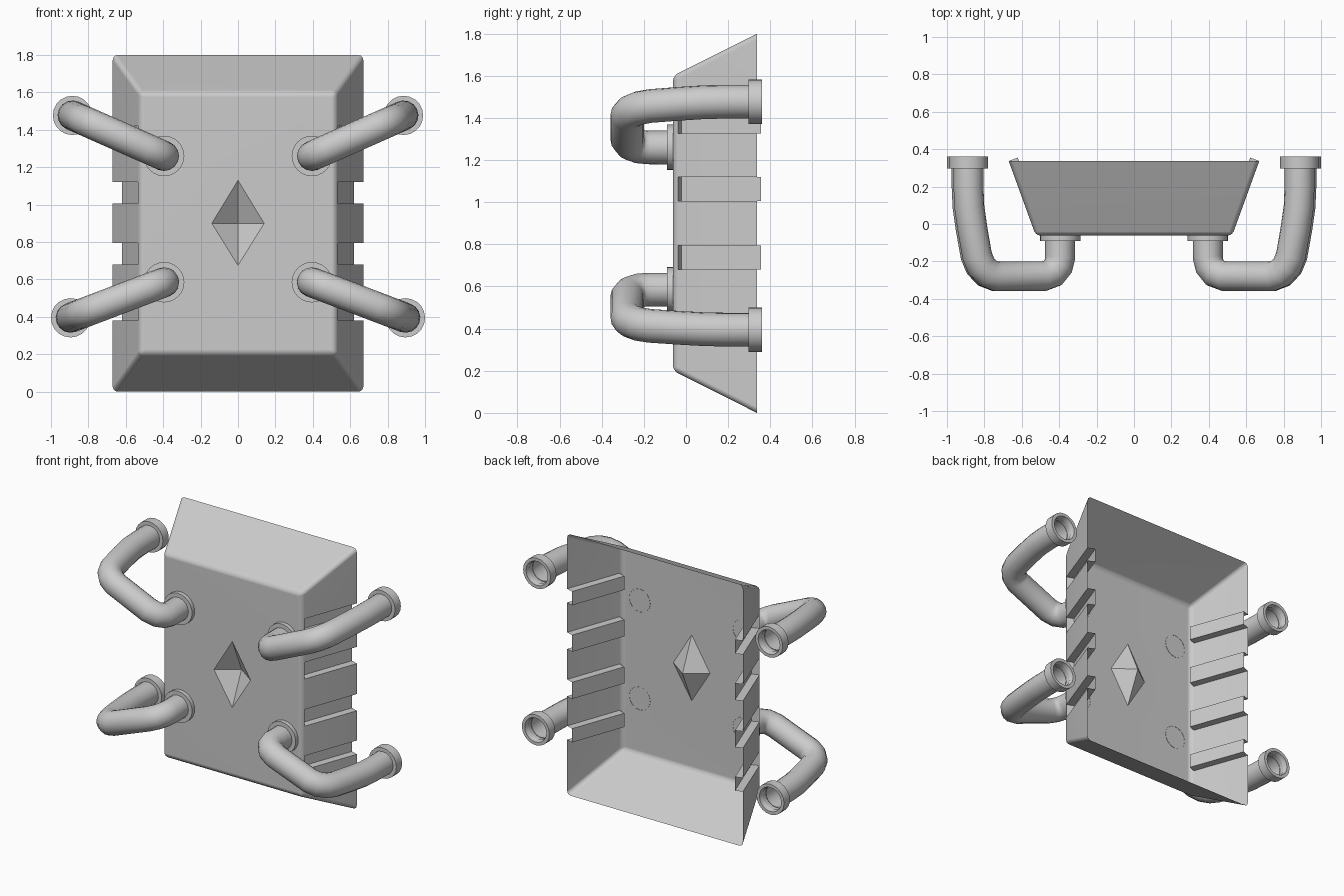
import bpy, bmesh
from math import cos, sin, tau
from mathutils import Vector

if "Cube" in bpy.data.objects:
    bpy.data.objects.remove(bpy.data.objects["Cube"])


def make_object(bm, name):
    mesh = bpy.data.meshes.new(name)
    bm.to_mesh(mesh)
    bm.free()
    ob = bpy.data.objects.new(name, mesh)
    bpy.context.collection.objects.link(ob)
    bpy.ops.object.select_all(action='DESELECT')
    ob.select_set(True)
    bpy.context.view_layer.objects.active = ob
    bpy.ops.object.shade_smooth_by_angle(angle=0.55)
    return ob


def lathe(name, profile, x, z, sides=20):
    """Spin (radius, y) points around an axis parallel to y."""
    bm = bmesh.new()
    rings = [[bm.verts.new((x + r * cos(tau * i / sides), y, z + r * sin(tau * i / sides)))
              for i in range(sides)] for r, y in profile]
    for a, b in zip(rings, rings[1:]):
        for i in range(sides):
            j = (i + 1) % sides
            bm.faces.new((a[i], a[j], b[j], b[i]))
    bmesh.ops.recalc_face_normals(bm, faces=bm.faces)
    return make_object(bm, name)


# --- Tray-shaped body, open at the back ---
FRONT, BACK = -0.062, 0.337
bm = bmesh.new()
corners = [(-1, -1), (1, -1), (1, 1), (-1, 1)]
inner = [bm.verts.new((0.525 * i, FRONT, 0.9 + 0.7 * k)) for i, k in corners]
rim = [bm.verts.new((0.67 * i, BACK, 0.9 + 0.9 * k)) for i, k in corners]
bm.faces.new(inner)
for i in range(4):
    j = (i + 1) % 4
    bm.faces.new((inner[j], inner[i], rim[i], rim[j]))
soft = [e for e in bm.edges if any(v in inner for v in e.verts)]
bmesh.ops.bevel(bm, geom=soft, offset=0.025, segments=3, profile=0.5, affect='EDGES')
bm.normal_update()

# Side grooves: step bands of each side wall inward
bands = [(0.38, 0.475), (0.68, 0.795), (1.005, 1.12), (1.325, 1.42)]


def wall_faces(s):
    bm.normal_update()
    return [f for f in bm.faces if abs(f.normal.x) > 0.9 and s * f.calc_center_median().x > 0.3]


for s in (-1, 1):
    for z in [z for band in bands for z in band]:
        faces = wall_faces(s)
        geom = faces + list({e for f in faces for e in f.edges}) + list({v for f in faces for v in f.verts})
        bmesh.ops.bisect_plane(bm, geom=geom, plane_co=(0, 0, z), plane_no=(0, 0, 1))
    step = Vector((-s * 0.937, 0.35, 0)) * 0.052
    for f in wall_faces(s):
        if not any(lo < f.calc_center_median().z < hi for lo, hi in bands):
            continue
        vs = sorted(f.verts, key=lambda v: v.co.y)
        a0, a1 = sorted(vs[:2], key=lambda v: v.co.z)
        b0, b1 = sorted(vs[-2:], key=lambda v: v.co.z)
        c0, c1, d0, d1 = [bm.verts.new(v.co + step) for v in (a0, a1, b0, b1)]
        bm.faces.remove(f)
        for quad in ((c0, c1, d1, d0), (a0, a1, c1, c0), (a0, c0, d0, b0), (a1, b1, d1, c1)):
            bm.faces.new(quad)

# Diamond recess pressed into the front plate
bm.normal_update()
plate = max(bm.faces, key=lambda f: f.calc_area() * abs(f.normal.y))
outline = list(plate.edges)
bm.faces.remove(plate)
apex = bm.verts.new((0, FRONT + 0.1, 0.9))
dia = [bm.verts.new((x, FRONT, z)) for x, z in ((-0.14, 0.9), (0, 0.675), (0.14, 0.9), (0, 1.13))]
for i in range(4):
    bm.faces.new((dia[i], dia[(i + 1) % 4], apex))
outline += [bm.edges.get((dia[i], dia[(i + 1) % 4])) for i in range(4)]
bmesh.ops.triangle_fill(bm, edges=outline, use_beauty=True, normal=(0, -1, 0))
bmesh.ops.recalc_face_normals(bm, faces=bm.faces)
body = make_object(bm, "body_shell")
weighted = body.modifiers.new("weighted_normals", 'WEIGHTED_NORMAL')
weighted.keep_sharp = True

# --- Four bent pipes with mounting flanges and open end collars ---
# (fraction of the way outward, y) along each pipe
path = [(0, -0.06), (0, -0.18), (0.02, -0.225), (0.08, -0.262), (0.18, -0.279),
        (0.70, -0.279), (0.79, -0.262), (0.86, -0.225), (0.905, -0.17),
        (0.955, -0.03), (0.99, 0.09), (1, 0.2), (1, 0.335)]
pipes = {"upper": ((0.395, 1.26), (0.885, 1.477)), "lower": ((0.395, 0.585), (0.895, 0.395))}
for level, ((x0, z0), (x1, z1)) in pipes.items():
    for s, side in ((-1, "left"), (1, "right")):
        tag = f"{level}_{side}"
        curve = bpy.data.curves.new("pipe_" + tag, 'CURVE')
        curve.dimensions = '3D'
        curve.bevel_depth = 0.08
        curve.bevel_resolution = 6
        spline = curve.splines.new('POLY')
        spline.points.add(len(path) - 1)
        spline.use_smooth = True
        for p, (t, y) in zip(spline.points, path):
            p.co = (s * (x0 + (x1 - x0) * t), y, z0 + (z1 - z0) * t, 1)
        bpy.context.collection.objects.link(bpy.data.objects.new("pipe_" + tag, curve))
        lathe("flange_" + tag, [(0.07, -0.09), (0.108, -0.09), (0.108, FRONT)], s * x0, z0, 24)
        lathe("collar_" + tag, [(0.076, 0.297), (0.105, 0.297), (0.105, 0.36), (0.083, 0.36),
                                (0.076, 0.33)], s * x1, z1)
